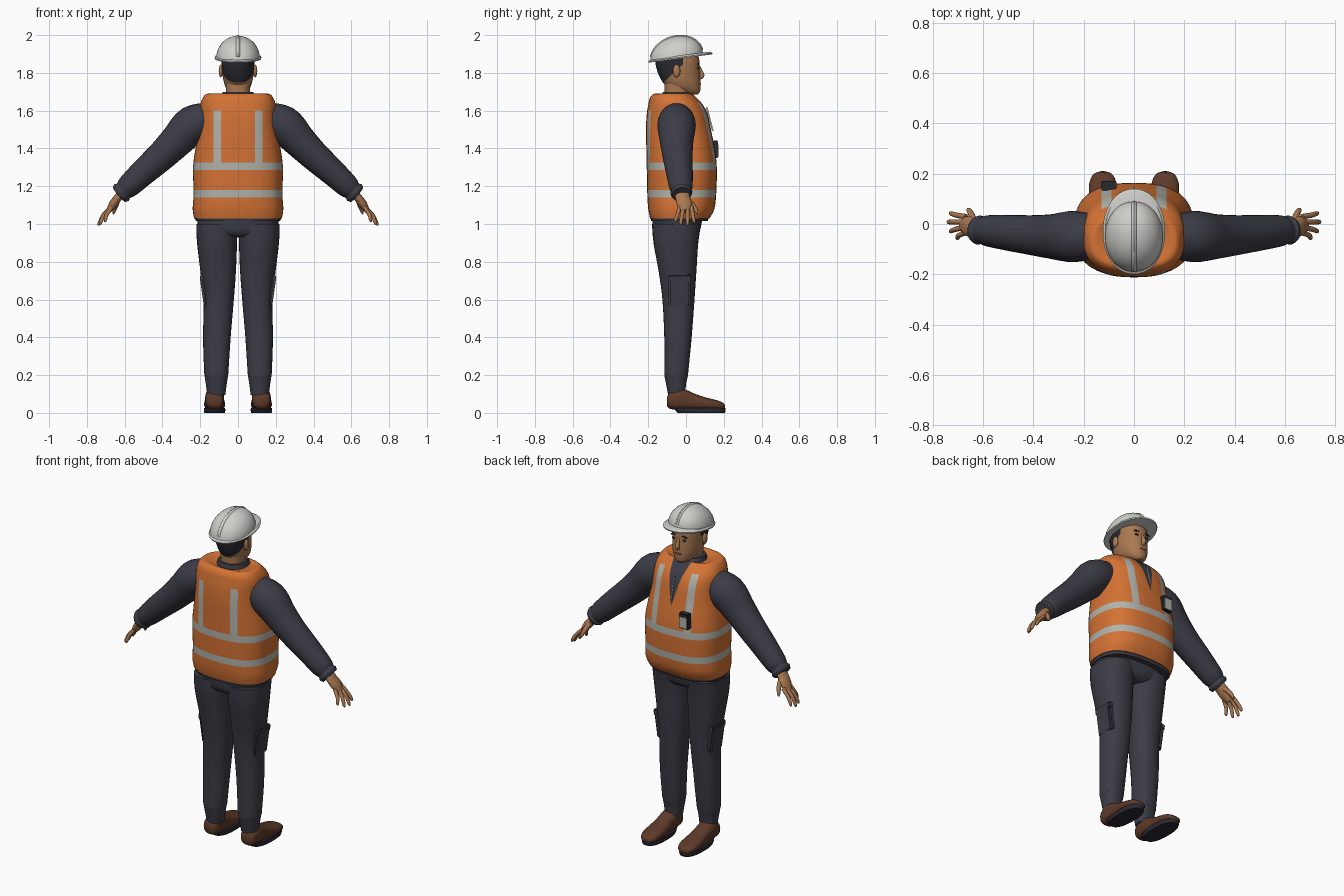
import bpy, bmesh, math
from mathutils import Vector, Matrix

if "Cube" in bpy.data.objects:
    bpy.data.objects.remove(bpy.data.objects["Cube"])

parts = []


def colour(name, r, g, b):
    m = bpy.data.materials.new(name)
    m.use_nodes = True
    m.diffuse_color = (r, g, b, 1)
    m.node_tree.nodes["Principled BSDF"].inputs["Base Color"].default_value = (r, g, b, 1)
    return m


navy = colour("navy cloth", .045, .045, .062)
orange = colour("safety orange", .66, .17, .035)
silver = colour("reflective grey", .45, .45, .41)
white = colour("helmet white", .62, .62, .59)
skin = colour("skin", .40, .19, .085)
hair = colour("dark hair", .022, .024, .032)
brown = colour("brown leather", .11, .042, .022)
black = colour("dark rubber", .022, .022, .03)
groove = colour("groove grey", .13, .13, .13)
lips = colour("lips", .24, .085, .05)


def finish(name, bm, *mats):
    bmesh.ops.recalc_face_normals(bm, faces=bm.faces)
    me = bpy.data.meshes.new(name)
    bm.to_mesh(me)
    bm.free()
    for m in mats:
        me.materials.append(m)
    ob = bpy.data.objects.new(name, me)
    bpy.context.collection.objects.link(ob)
    parts.append(ob)
    return ob


def spline(pts, k=4):
    """Catmull-Rom resampling of tuples of any length."""
    out = []
    for i in range(len(pts) - 1):
        a, b, c, d = (pts[max(0, min(len(pts) - 1, i + j))] for j in (-1, 0, 1, 2))
        for s in range(k):
            t = s / k
            out.append([.5 * (2*q + (r - p)*t + (2*p - 5*q + 4*r - w)*t*t + (3*q - p - 3*r + w)*t**3)
                        for p, q, r, w in zip(a, b, c, d)])
    return out + [list(pts[-1])]


def ring(c, u, v, p=2, n=32):
    """Superellipse around c with half axes u and v."""
    f = lambda t: math.copysign(abs(t) ** (2 / p), t)
    angles = [2 * math.pi * i / n for i in range(n)]
    return [Vector(c) + Vector(u) * f(math.cos(a)) + Vector(v) * f(math.sin(a)) for a in angles]


def loft(rings):
    bm = bmesh.new()
    rows = [[bm.verts.new(p) for p in r] for r in rings]
    n = len(rows[0])
    for a, b in zip(rows, rows[1:]):
        for i in range(n):
            bm.faces.new((a[i], a[(i + 1) % n], b[(i + 1) % n], b[i]))
    bm.faces.new(rows[0])
    bm.faces.new(rows[-1])
    return bm


def stack(profile, p=2.3, x=0, n=40, k=4):
    """Horizontal sections: z, half width, back y, front y, optional x centre."""
    rings = []
    for z, hx, yb, yf, *cx in spline(profile, k):
        c = (cx[0] if cx else x, (yb + yf) / 2, z)
        rings.append(ring(c, (hx, 0, 0), (0, (yf - yb) / 2, 0), p, n))
    return loft(rings)


def tube(name, pts, mat, s=1, flat=1, n=16):
    """Round tube through x, y, z, radius; flat widens it along y."""
    pts = spline([(x * s, y, z, r) for x, y, z, r in pts])
    rings = []
    for i, q in enumerate(pts):
        t = (Vector(pts[min(i + 1, len(pts) - 1)][:3]) - Vector(pts[max(i - 1, 0)][:3])).normalized()
        side = Vector((1, 0, 0)) if abs(t.x) < .01 else Vector((0, 1, 0))
        v = t.cross(side).normalized()
        rings.append(ring(q[:3], v.cross(t) * q[3] * flat, v * q[3], 2, n))
    return finish(name, loft(rings), mat)


def blob(name, mat, loc, size):
    bm = bmesh.new()
    bmesh.ops.create_uvsphere(bm, u_segments=16, v_segments=10, radius=1,
                              matrix=Matrix.Translation(loc) @ Matrix.Diagonal((*size, 1)))
    return finish(name, bm, mat)


def box(name, mat, loc, size, tilt=0, axis='Y', bevel=.004):
    bm = bmesh.new()
    bmesh.ops.create_cube(bm, size=1, matrix=Matrix.Translation(loc)
                          @ Matrix.Rotation(tilt, 4, axis) @ Matrix.Diagonal((*size, 1)))
    bmesh.ops.bevel(bm, geom=bm.edges[:], offset=bevel, segments=2, affect='EDGES')
    return finish(name, bm, mat)


def cut(bm, co, no):
    bmesh.ops.bisect_plane(bm, geom=bm.verts[:] + bm.edges[:] + bm.faces[:], plane_co=co, plane_no=no)


# Vest with reflective bands, straps and an open neck
bm = stack([(1.03, .232, -.19, .125), (1.08, .24, -.20, .15), (1.16, .235, -.205, .16),
            (1.30, .238, -.208, .163), (1.40, .225, -.21, .152), (1.50, .208, -.212, .132),
            (1.58, .202, -.208, .115), (1.63, .20, -.20, .09), (1.67, .185, -.19, .055),
            (1.69, .16, -.165, .03), (1.675, .10, -.13, .03)], 2.6, n=56)
bands = ((1.14, 1.18), (1.285, 1.325))
strap_back, strap_front = 1.60, 1.645
for z in (*bands[0], *bands[1], strap_back, strap_front):
    cut(bm, (0, 0, z), (0, 0, 1))
for x in (.09, .13):
    for s in (1, -1):
        cut(bm, (x * s, 0, 0), (1, 0, 0))
neck_slope, neck_z = .24, 1.45
for s in (1, -1):
    cut(bm, (0, 0, neck_z), (s, 0, -neck_slope))
bm.normal_update()
for f in bm.faces:
    c = f.calc_center_median()
    top = strap_front if c.y > -.03 else strap_back
    if any(a < c.z < b for a, b in bands):
        f.material_index = 1
    elif .09 < abs(c.x) < .13 and bands[1][1] < c.z < top:
        f.material_index = 1
    elif c.y > 0 and abs(c.x) < (c.z - neck_z) * neck_slope:
        f.material_index = 2
    elif len(f.verts) > 20 and c.z > 1.6:
        f.material_index = 2
finish("vest", bm, orange, silver, navy)
box("zip", silver, (0, .126, 1.555), (.007, .008, .13), .25, 'X', .001)
box("badge_holder", black, (-.10, .152, 1.395), (.062, .036, .092))
box("badge_card", silver, (-.10, .171, 1.388), (.05, .004, .066), bevel=.001)

# Shirt collar, shirt hem and hips
finish("collar", stack([(1.63, .10, -.135, .06), (1.67, .09, -.13, .045), (1.70, .08, -.122, .02)]), navy)
finish("shirt_hem", stack([(1.015, .222, -.185, .115), (1.04, .23, -.188, .12), (1.07, .22, -.18, .11)], 2.6), navy)
finish("hips", stack([(.93, .14, -.14, .04), (.96, .2, -.172, .072), (1.05, .222, -.18, .09)]), navy)

# Neck and head, with hair above a sloping hairline at the back
finish("neck", stack([(1.60, .07, -.12, .03), (1.68, .064, -.113, .022), (1.76, .066, -.115, .02)]), skin)
bm = stack([(1.685, .026, .0, .062), (1.70, .048, -.05, .074), (1.73, .068, -.105, .077),
            (1.77, .079, -.135, .076), (1.82, .085, -.155, .073), (1.87, .087, -.163, .07),
            (1.92, .08, -.15, .055)], 2.2)
hair_point, hair_up = Vector((0, -.10, 1.768)), Vector((0, -.68, .73))
cut(bm, hair_point, hair_up)
cut(bm, (0, -.015, 0), (0, 1, 0))
for f in bm.faces:
    c = f.calc_center_median()
    f.material_index = int(c.y < -.015 and (c - hair_point).dot(hair_up) > 0)
finish("head", bm, skin, hair)
tube("nose", [(0, .066, 1.84, .006), (0, .08, 1.805, .010), (0, .084, 1.785, .013), (0, .072, 1.772, .009)], skin)
blob("mouth", lips, (0, .074, 1.743), (.024, .006, .006))
for s, side in ((1, "left"), (-1, "right")):
    blob(side + "_eye", black, (.034 * s, .066, 1.826), (.013, .005, .006))
    box(side + "_brow", hair, (.036 * s, .067, 1.848), (.036, .009, .008), .12 * s, bevel=.002)
    blob(side + "_ear", skin, (.091 * s, -.05, 1.81), (.011, .02, .034))

# Hard hat: tilted dome, brim, raised rib and groove
tilt = .13
hat = Vector((0, -.05, 1.88))
rings = []
for i in range(10):
    a = i * math.radians(87) / 9
    k = math.cos(a)
    rings.append(ring(hat + Vector((0, 0, .115 * math.sin(a))), (.115 * k, 0, 0),
                      (0, .14 * k, .14 * tilt * k), 2.1, 40))
finish("helmet_dome", loft(rings), white)
rings = [ring((0, -.03, 1.88 + dz), (.124 * k, 0, 0), (0, .17 * k, .17 * tilt * k), 2.1, 40)
         for dz, k in ((-.003, .9), (-.004, .99), (.003, 1), (.012, .92))]
finish("helmet_brim", loft(rings), white)
for name, mat, r, lift in (("helmet_rib", white, .011, -.006), ("helmet_groove", groove, .0045, .0005)):
    arc = []
    for i in range(13):
        a = math.radians(12 + 13 * i)
        y = (.14 + lift) * math.cos(a)
        arc.append((0, hat.y + y, hat.z + y * tilt + (.115 + lift) * math.sin(a), r))
    tube(name, arc, mat, n=10)

for s, side in ((1, "left"), (-1, "right")):
    # Sleeve with gathered cuff
    tube(side + "_sleeve", [(.14, -.05, 1.56, .085), (.24, -.05, 1.525, .102), (.32, -.05, 1.445, .09),
                            (.40, -.045, 1.365, .08), (.50, -.035, 1.275, .071), (.58, -.027, 1.20, .062),
                            (.605, -.025, 1.177, .052), (.616, -.024, 1.167, .058),
                            (.63, -.022, 1.155, .05)], navy, s, n=28)
    # Hand with four fingers and a thumb
    tube(side + "_palm", [(.60, -.022, 1.18, .024), (.635, -.018, 1.14, .022), (.66, -.008, 1.105, .023),
                          (.685, -.003, 1.07, .014)], skin, s, 1.75)
    for i, (tip_x, tip_y, tip_z) in enumerate(((.705, -.055, 1.01), (.73, -.028, .995),
                                               (.738, .008, .992), (.73, .042, 1.005))):
        root_y = -.034 + .021 * i
        tube(side + "_finger", [(.668, root_y, 1.09, .011), ((.685 + tip_x) / 2, (root_y + tip_y) / 2, 1.05, .0105),
                                (tip_x - .003, tip_y, tip_z + .012, .009), (tip_x, tip_y, tip_z, .004)],
             skin, s, n=10)
    tube(side + "_thumb", [(.635, .0, 1.135, .015), (.645, .035, 1.10, .013), (.656, .054, 1.07, .010),
                           (.66, .06, 1.052, .004)], skin, s, n=10)

    # Trouser leg: z, half width, back, front, x centre
    leg = [(.095, .048, -.095, -.005, .115), (.15, .055, -.105, .0, .115), (.19, .061, -.113, .008, .115),
           (.215, .064, -.115, .012, .115), (.40, .073, -.115, .03, .112), (.60, .080, -.125, .045, .102),
           (.75, .094, -.145, .055, .105), (.90, .106, -.172, .065, .111), (1.0, .11, -.18, .08, .111)]
    finish(side + "_trouser_leg", stack([(*r[:4], r[4] * s) for r in leg], 2.3, n=32), navy)
    box(side + "_cargo_pocket", navy, (.174 * s, -.034, .645), (.036, .115, .165), .14 * s, bevel=.01)
    box(side + "_pocket_flap", navy, (.184 * s, -.034, .715), (.034, .122, .038), .14 * s, bevel=.006)

    # Shoe and sole
    shoe = [(-.10, .03, .035, .085), (-.085, .044, .022, .11), (-.04, .05, .015, .13), (0, .05, .015, .122),
            (.05, .051, .015, .10), (.10, .055, .015, .083), (.16, .054, .015, .068), (.195, .04, .018, .054),
            (.207, .02, .02, .04)]
    rings = [ring((.124 * s, y, (a + b) / 2), (w, 0, 0), (0, 0, (b - a) / 2), 2.5, 24)
             for y, w, a, b in spline(shoe)]
    finish(side + "_shoe", loft(rings), brown)
    finish(side + "_sole", stack([(0, .054, -.045, .205), (.012, .057, -.055, .21), (.026, .056, -.06, .21)],
                                 2.5, .124 * s), black)

# Smooth shading with sharp creases kept
bpy.ops.object.select_all(action='DESELECT')
for ob in parts:
    ob.select_set(True)
bpy.context.view_layer.objects.active = parts[0]
bpy.ops.object.shade_smooth_by_angle(angle=math.radians(40))
